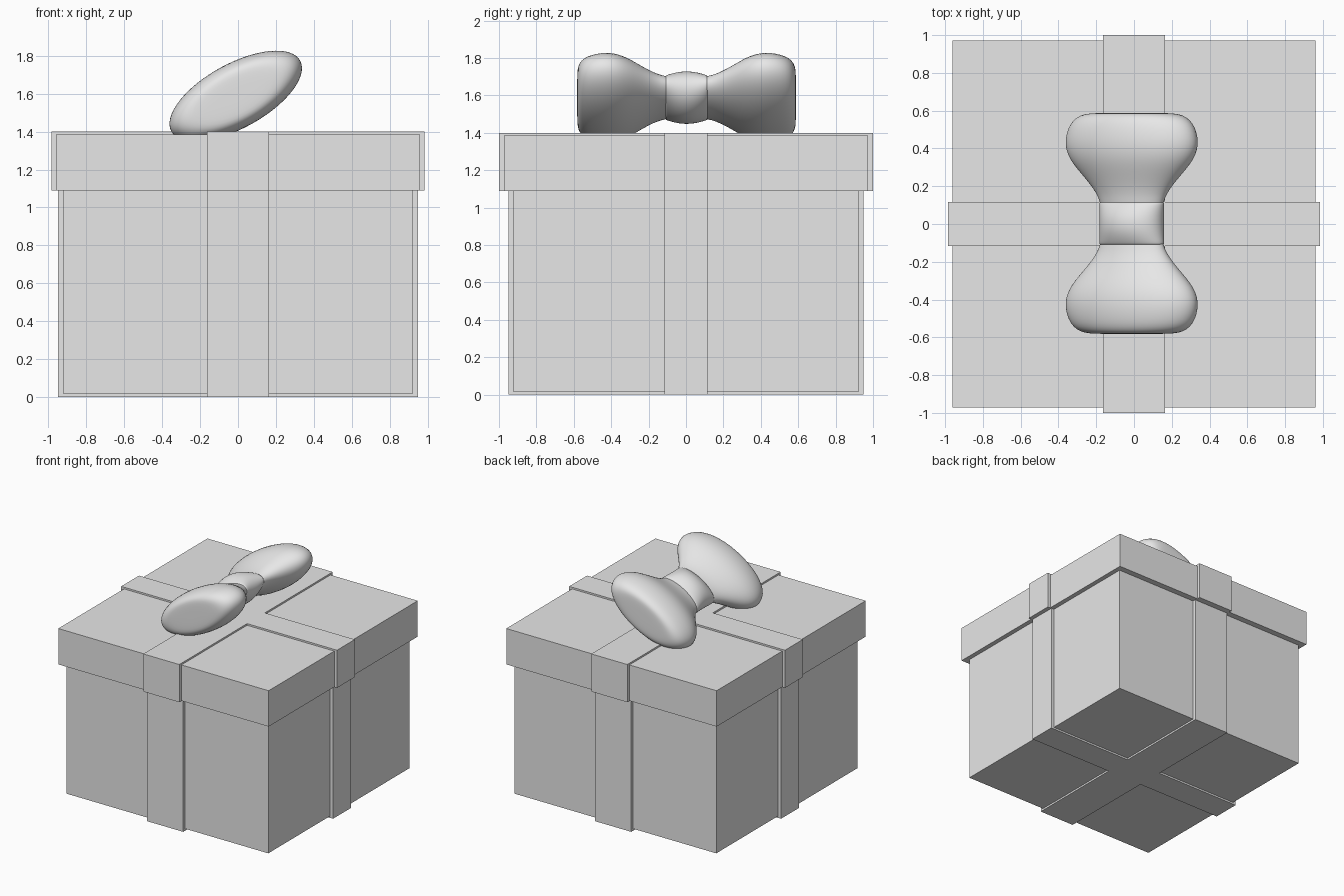
import bpy, bmesh, math
from mathutils import Matrix

cube = bpy.data.objects.get("Cube")
if cube:
    bpy.data.objects.remove(cube, do_unlink=True)

grey = bpy.data.materials.new("light grey")
grey.use_nodes = True
grey.diffuse_color = (0.8, 0.8, 0.8, 1)
grey.node_tree.nodes["Principled BSDF"].inputs["Base Color"].default_value = (0.8, 0.8, 0.8, 1)


def finish(name, bm):
    bmesh.ops.recalc_face_normals(bm, faces=bm.faces)
    mesh = bpy.data.meshes.new(name)
    bm.to_mesh(mesh)
    bm.free()
    mesh.materials.append(grey)
    obj = bpy.data.objects.new(name, mesh)
    bpy.context.collection.objects.link(obj)
    return obj


def prism(name, outline, z0, z1):
    """Extrude a flat outline from z0 up to z1."""
    bm = bmesh.new()
    face = bm.faces.new([bm.verts.new((x, y, z0)) for x, y in outline])
    top = bmesh.ops.extrude_face_region(bm, geom=[face])["geom"]
    verts = [g for g in top if isinstance(g, bmesh.types.BMVert)]
    bmesh.ops.translate(bm, verts=verts, vec=(0, 0, z1 - z0))
    return finish(name, bm)


def box(name, hx, hy, z0, z1):
    return prism(name, [(-hx, -hy), (hx, -hy), (hx, hy), (-hx, hy)], z0, z1)


def cross(name, hx, hy, z0, z1, wx=0.164, wy=0.116):
    quarter = [(hx, wy), (wx, wy), (wx, hy)]
    outline = quarter + [(-x, y) for x, y in reversed(quarter)]
    outline += [(-x, -y) for x, y in outline]
    return prism(name, outline, z0, z1)


def loft(name, rings, sides=32):
    """Skin ellipses (y, half width, half thickness) along y, tilted with the bow."""
    bm = bmesh.new()
    loops = []
    for y, a, b in rings:
        angles = [2 * math.pi * i / sides for i in range(sides)]
        loops.append([bm.verts.new((a * math.cos(t), y, b * math.sin(t))) for t in angles])
    for low, high in zip(loops, loops[1:]):
        for i in range(sides):
            j = (i + 1) % sides
            bm.faces.new((low[i], low[j], high[j], high[i]))
    bm.faces.new(loops[0])
    bm.faces.new(loops[-1])
    tilt = Matrix.Rotation(math.radians(-28.8), 4, 'Y')
    bmesh.ops.transform(bm, matrix=Matrix.Translation((-0.012, 0.003, 1.588)) @ tilt, verts=bm.verts)
    obj = finish(name, bm)
    obj.modifiers.new("smooth", 'SUBSURF').levels = 1
    obj.modifiers["smooth"].render_levels = 1
    bpy.ops.object.select_all(action='DESELECT')
    obj.select_set(True)
    bpy.context.view_layer.objects.active = obj
    bpy.ops.object.shade_smooth_by_angle(angle=math.radians(50))
    return obj


# Box, lid and the ribbons wrapped around each
box("box_body", 0.922, 0.922, 0.015, 1.12)
box("lid", 0.96, 0.972, 1.09, 1.386)
cross("body_ribbon", 0.949, 0.949, 0, 1.11)
cross("lid_ribbon", 0.985, 1.0, 1.089, 1.4)

# Two puffed bow loops, mirrored along y
loop_profile = [(0.04, 0.44), (0.11, 0.47), (0.16, 0.53), (0.21, 0.63), (0.26, 0.75),
                (0.31, 0.87), (0.36, 0.96), (0.42, 1.005), (0.48, 0.98), (0.53, 0.92),
                (0.562, 0.83), (0.58, 0.71), (0.584, 0.55), (0.585, 0.3), (0.585, 0.08)]
for side, name in ((1, "bow_loop_back"), (-1, "bow_loop_front")):
    loft(name, [(side * y, 0.393 * s, 0.172 * s) for y, s in loop_profile])

# Bulging knot between the loops
knot_half = [(0.0, 0.184, 0.126), (0.04, 0.185, 0.122), (0.08, 0.188, 0.106),
             (0.108, 0.191, 0.089), (0.113, 0.188, 0.084), (0.112, 0.15, 0.06)]
knot = [(-y, a, b) for y, a, b in reversed(knot_half[1:])] + knot_half
loft("bow_knot", knot)
